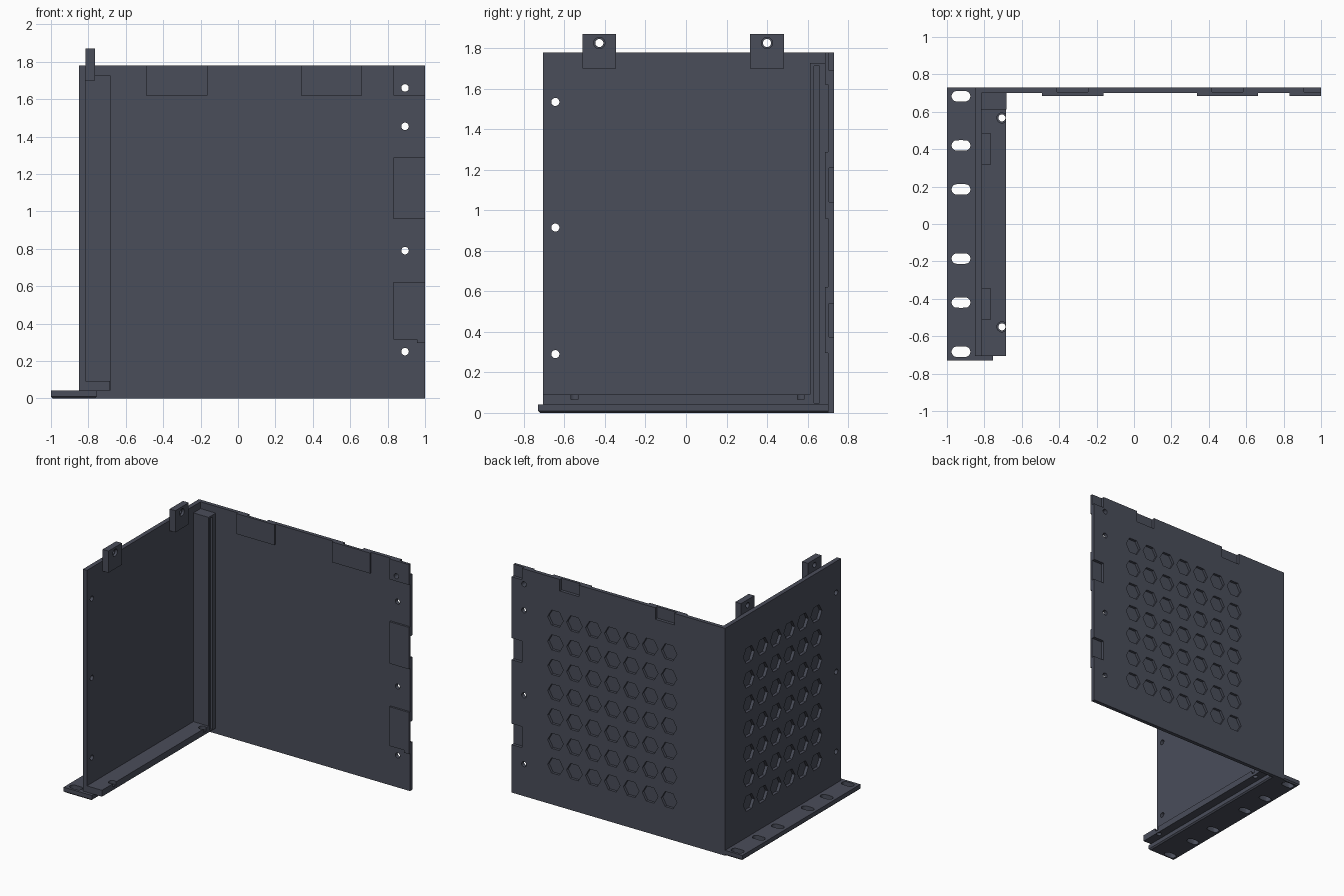
import bpy, bmesh, math
from mathutils import Matrix, Vector

if "Cube" in bpy.data.objects:
    bpy.data.objects.remove(bpy.data.objects["Cube"])

grey = bpy.data.materials.new("slate_grey")
grey.diffuse_color = (0.068, 0.075, 0.102, 1)
grey.use_nodes = True
grey.node_tree.nodes["Principled BSDF"].inputs["Base Color"].default_value = grey.diffuse_color


def add_box(bm, x0, x1, y0, y1, z0, z1):
    m = Matrix.Translation(((x0 + x1) / 2, (y0 + y1) / 2, (z0 + z1) / 2))
    m = m @ Matrix.Diagonal((x1 - x0, y1 - y0, z1 - z0, 1))
    return bmesh.ops.create_cube(bm, size=1, matrix=m)["verts"]


def add_prism(bm, centre, axis, r, depth, sides=24):
    """Cylinder or hexagon along an axis; hexagons have a corner pointing up."""
    rot = {"x": Matrix.Rotation(math.pi / 2, 4, "Y"),
           "y": Matrix.Rotation(math.pi / 2, 4, "X"),
           "z": Matrix.Identity(4)}[axis]
    # a corner of the ring must end up on the z axis
    spin = {"x": 0, "y": math.pi / 2, "z": 0}[axis]
    m = Matrix.Translation(centre) @ rot @ Matrix.Rotation(spin, 4, "Z")
    bmesh.ops.create_cone(bm, cap_ends=True, segments=sides, radius1=r,
                          radius2=r, depth=depth, matrix=m)


def to_object(name, bm):
    mesh = bpy.data.meshes.new(name)
    bm.to_mesh(mesh)
    bm.free()
    mesh.materials.append(grey)
    obj = bpy.data.objects.new(name, mesh)
    bpy.context.collection.objects.link(obj)
    return obj


def box(name, *dims):
    bm = bmesh.new()
    add_box(bm, *dims)
    return to_object(name, bm)


def cut(obj, bm):
    """Subtract a bmesh of separate cutters from an object."""
    cutter = to_object("cutter", bm)
    cutter.hide_render = True
    mod = obj.modifiers.new("cut", "BOOLEAN")
    mod.operation = "DIFFERENCE"
    mod.solver = "EXACT"
    mod.object = cutter
    bpy.context.view_layer.objects.active = obj
    bpy.ops.object.modifier_apply(modifier=mod.name)
    bpy.data.objects.remove(cutter)


H = 1.78           # panel height
YI, YO = 0.70, 0.73  # inner and outer face of rear panel
XO, XI = -0.85, -0.815  # outer and inner face of side panel
HOLE = 0.02
ROWS = [0.305 + 0.193 * i for i in range(7)]
REAR_HOLES = [0.25, 0.79, 1.455, 1.66]

# Rear panel with hexagon pockets, edge pockets and screw holes
rear = box("rear_panel", XO, 1, YI, YO, 0, H)
bm = bmesh.new()
for z in ROWS:
    for i in range(7):
        add_prism(bm, (0.62 - 0.164 * i, YO, z), "y", 0.068, 0.04, 6)
for z in REAR_HOLES:
    add_prism(bm, (0.893, YI, z), "y", HOLE, 0.2)
for x in (-0.328, 0.50):
    add_box(bm, x - 0.083, x + 0.083, 0.706, 0.8, 1.69, 1.9)
for z0, z1 in ((0.375, 0.54), (1.04, 1.21), (1.69, 1.9)):
    add_box(bm, 0.908, 1.1, 0.706, 0.8, z0, z1)
cut(rear, bm)

# Raised pads behind the edge pockets
for i, x in enumerate((-0.328, 0.50)):
    box(f"top_pad_{i + 1}", x - 0.164, x + 0.164, 0.685, YI, 1.62, H)
for i, (z0, z1) in enumerate(((0.315, 0.622), (0.96, 1.288), (1.62, H))):
    pad = box(f"edge_pad_{i + 1}", 0.832, 1, 0.685, YI, z0, z1)
    if z1 == H:
        bm = bmesh.new()
        add_prism(bm, (0.893, YI, REAR_HOLES[-1]), "y", HOLE, 0.2)
        cut(pad, bm)
box("edge_pad_lip", 0.957, 1, 0.685, YI, 0.295, 0.315)

# Side panel with hexagon pockets and screw holes
side = box("side_panel", XO, XI, -0.705, YI, 0.01, H)
bm = bmesh.new()
for z in ROWS:
    for i in range(6):
        add_prism(bm, (XO, 0.435 - 0.167 * i, z), "x", 0.068, 0.046, 6)
for z in (0.29, 0.915, 1.535):
    add_prism(bm, (XO, -0.645, z), "x", HOLE, 0.2)
cut(side, bm)

# Mounting lugs on the top edge of the side panel
for i, y in enumerate((-0.428, 0.40)):
    lug = box(f"top_lug_{i + 1}", XI, -0.765, y - 0.083, y + 0.083, 1.70, 1.87)
    bm = bmesh.new()
    add_prism(bm, (-0.79, y, 1.826), "x", HOLE, 0.2)
    cut(lug, bm)
    bm = bmesh.new()
    add_prism(bm, (-0.765, y, 1.826), "x", 0.028, 0.04)
    cut(lug, bm)

# Corner post with a long groove in its free side
post = box("corner_post", XI, -0.683, 0.612, YI, 0.042, 1.727)
bm = bmesh.new()
add_box(bm, -0.70, -0.6, 0.632, 0.658, 0.05, 1.713)
cut(post, bm)

# Inner shelf with counterbored holes that break its edge
shelf = box("inner_shelf", XI, -0.685, -0.705, 0.612, 0.042, 0.092)
for r, z0, z1 in ((0.019, 0, 0.2), (0.027, 0.065, 0.2)):
    bm = bmesh.new()
    for y in (-0.55, 0.567):
        add_prism(bm, (-0.706, y, (z0 + z1) / 2), "z", r, z1 - z0)
    cut(shelf, bm)

# Slotted base flange with chamfered underside
bm = bmesh.new()
add_box(bm, -1, -0.755, -0.73, YO, 0, 0.042)
low = [e for e in bm.edges if all(v.co.z < 0.001 for v in e.verts)]
bmesh.ops.bevel(bm, geom=low, offset=0.01, segments=1, affect="EDGES")
flange = to_object("base_flange", bm)
bm = bmesh.new()
for y in (0.185, 0.42, 0.683):
    for s in (-1, 1):
        # stretch a round cutter into a slot
        start = len(bm.verts)
        add_prism(bm, (-0.925, s * y, 0.02), "z", 0.028, 0.2, 32)
        bm.verts.ensure_lookup_table()
        for v in bm.verts[start:]:
            d = v.co.x + 0.925
            if abs(d) > 0.001:
                v.co.x += math.copysign(0.022, d)
cut(flange, bm)

# Smooth the round holes while keeping the edges sharp
for obj in bpy.context.scene.objects:
    bpy.ops.object.select_all(action="DESELECT")
    obj.select_set(True)
    bpy.context.view_layer.objects.active = obj
    bpy.ops.object.shade_smooth_by_angle(angle=math.radians(30))
